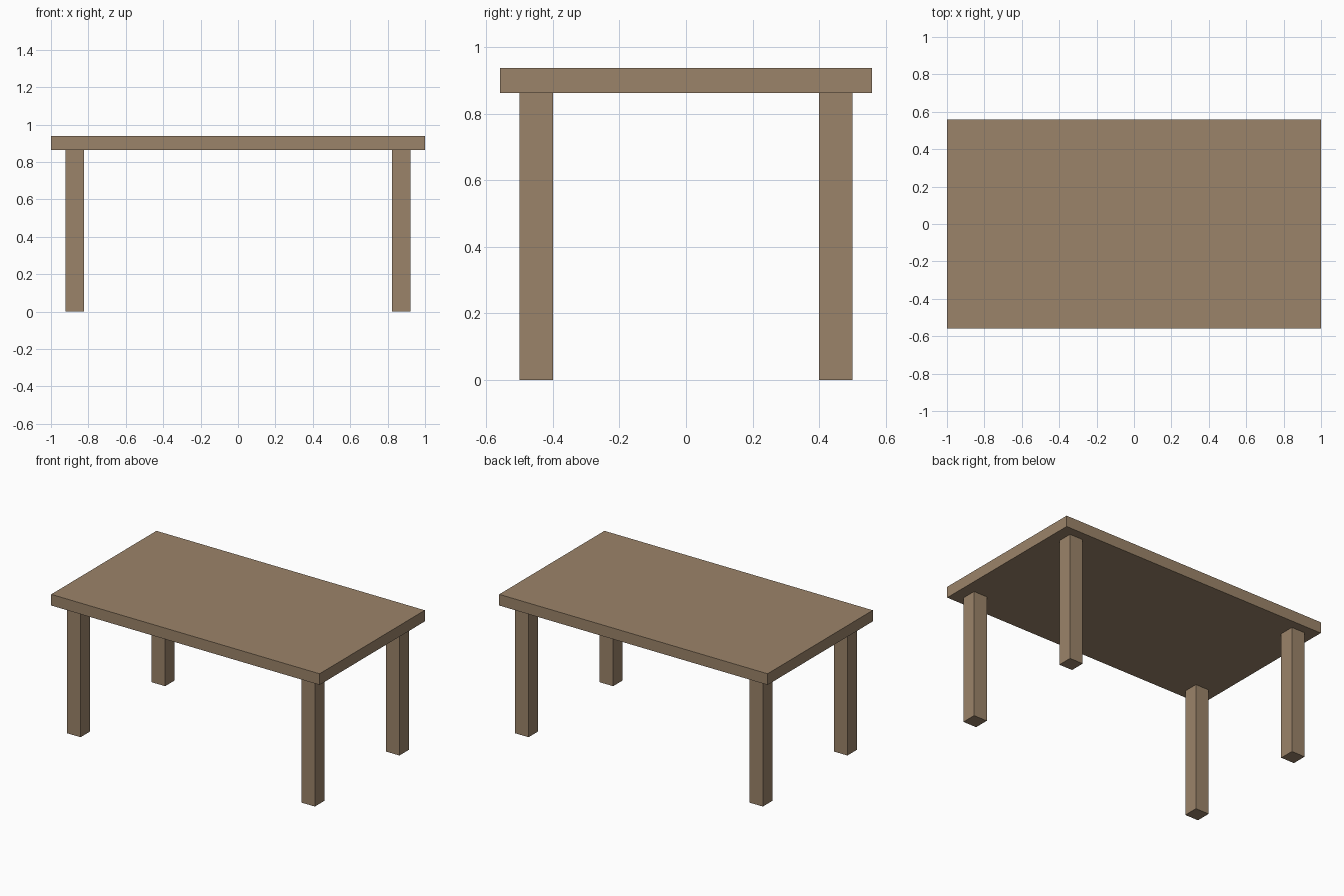
import bpy

cube = bpy.data.objects.get("Cube")
if cube:
    bpy.data.objects.remove(cube, do_unlink=True)

# Overall sizes
HEIGHT = 0.938
TOP_THICKNESS = 0.075
LEG_WIDTH = 0.1
LEG_X, LEG_Y = 0.873, 0.45
LEG_HEIGHT = HEIGHT - TOP_THICKNESS

# Brown wood
wood = bpy.data.materials.new("wood")
wood.use_nodes = True
colour = (0.33, 0.23, 0.143, 1)
wood.diffuse_color = colour
shader = wood.node_tree.nodes["Principled BSDF"]
shader.inputs["Base Color"].default_value = colour
shader.inputs["Roughness"].default_value = 0.8


def box(name, centre, size):
    bpy.ops.mesh.primitive_cube_add(size=1, location=centre)
    obj = bpy.context.object
    obj.name = name
    obj.scale = size
    bpy.ops.object.transform_apply(location=False, rotation=False, scale=True)
    obj.data.materials.append(wood)
    return obj


# Tabletop slab
box("tabletop", (0, 0, HEIGHT - TOP_THICKNESS / 2), (2, 1.12, TOP_THICKNESS))

# Four square legs, inset from the corners
for side, sx in (("left", 1), ("right", -1)):
    for end, sy in (("front", -1), ("back", 1)):
        box(f"{end}_{side}_leg", (sx * LEG_X, sy * LEG_Y, LEG_HEIGHT / 2),
            (LEG_WIDTH, LEG_WIDTH, LEG_HEIGHT))
